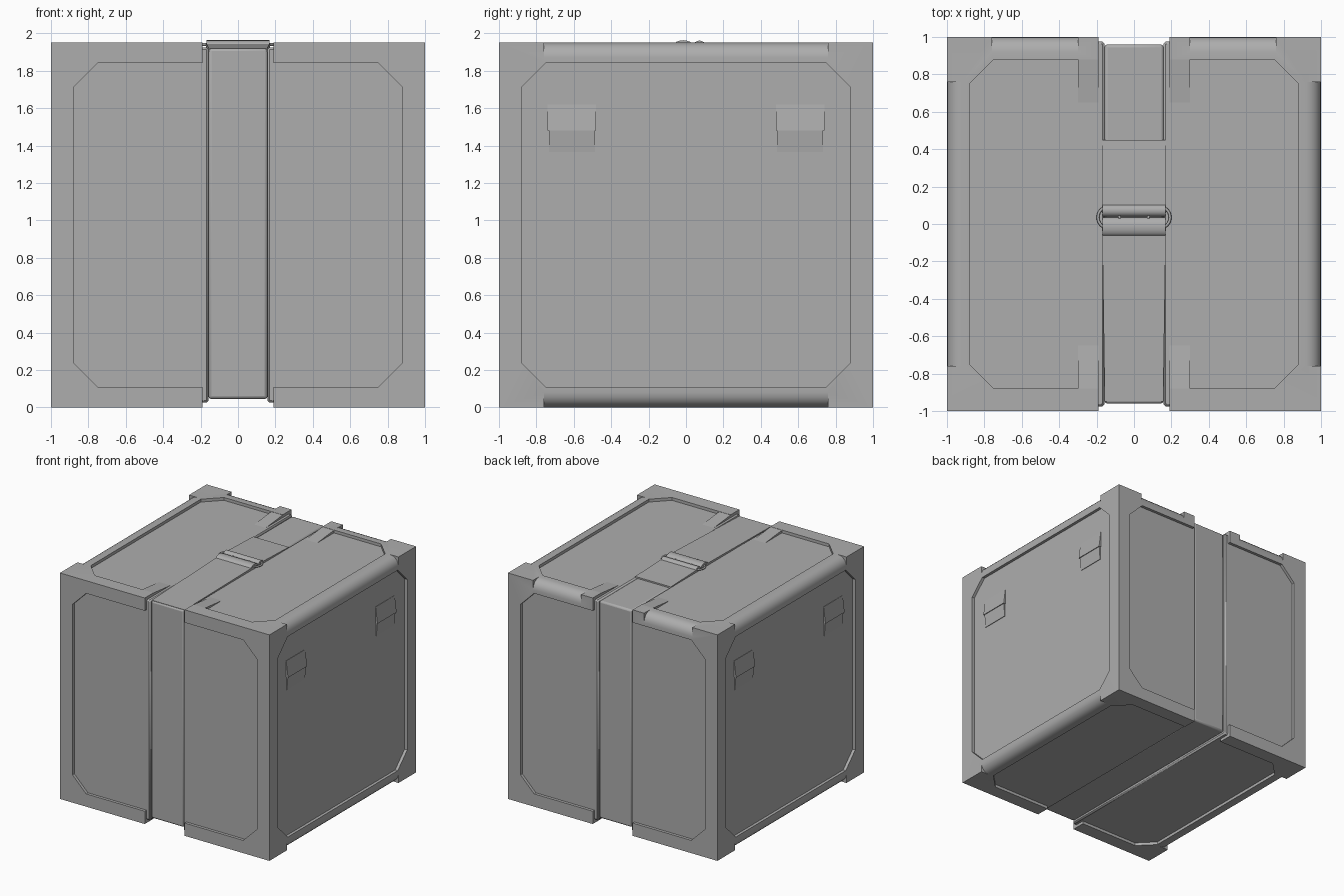
import bpy, bmesh, math
from mathutils import Vector

cube = bpy.data.objects.get("Cube")
if cube:
    bpy.data.objects.remove(cube, do_unlink=True)

grey = bpy.data.materials.new("plain_grey")
grey.use_nodes = True
grey.diffuse_color = (0.42, 0.42, 0.42, 1)
for node in grey.node_tree.nodes:
    if node.type == 'BSDF_PRINCIPLED':
        node.inputs["Base Color"].default_value = grey.diffuse_color

H, MID = 1.95, 0.975      # crate height and its middle
DEPTH = 0.025             # how far the panels sit below the frame


def prism(bm, pts, axis, lo, hi):
    """Extrude a 2D outline along an axis; pts hold the other two axes in order."""
    def place(p, d):
        c = list(p)
        c.insert("xyz".index(axis), d)
        return Vector(c)
    a = [bm.verts.new(place(p, lo)) for p in pts]
    b = [bm.verts.new(place(p, hi)) for p in pts]
    bm.faces.new(a)
    bm.faces.new(b[::-1])
    for i in range(len(pts)):
        j = (i + 1) % len(pts)
        bm.faces.new((a[i], b[i], b[j], a[j]))


def rect(u0, u1, v0, v1):
    return [(u0, v0), (u1, v0), (u1, v1), (u0, v1)]


def finish(name, bm, smooth=True):
    bmesh.ops.recalc_face_normals(bm, faces=bm.faces)
    mesh = bpy.data.meshes.new(name)
    bm.to_mesh(mesh)
    bm.free()
    ob = bpy.data.objects.new(name, mesh)
    bpy.context.collection.objects.link(ob)
    mesh.materials.append(grey)
    if smooth:
        shade(ob)
    return ob


def select(ob):
    bpy.ops.object.select_all(action='DESELECT')
    ob.select_set(True)
    bpy.context.view_layer.objects.active = ob


def shade(ob):
    select(ob)
    bpy.ops.object.shade_smooth_by_angle(angle=math.radians(35))


def bevel(ob, width, segments=1):
    mod = ob.modifiers.new("bevel", 'BEVEL')
    mod.width, mod.segments = width, segments


def mirror(ob):
    ob.modifiers.new("mirror", 'MIRROR')


def octagon(half_u, mid_v, half_v, cut=0.13):
    pts = []
    for su, sv in ((1, 1), (-1, 1), (-1, -1), (1, -1)):
        pair = [(su * half_u, mid_v + sv * (half_v - cut)),
                (su * (half_u - cut), mid_v + sv * half_v)]
        pts += pair if su * sv > 0 else pair[::-1]
    return pts


def half_panel(mid_v, half_v, cut=0.13):
    """Panel that runs open into the strap groove."""
    return [(0.1, mid_v - half_v), (0.88 - cut, mid_v - half_v),
            (0.88, mid_v - half_v + cut), (0.88, mid_v + half_v - cut),
            (0.88 - cut, mid_v + half_v), (0.1, mid_v + half_v)]


def round_off(u, v, su, sv, r=0.08):
    """Waste outside a rounded corner at (u, v) pointing towards (su, sv)."""
    arc = [(u - su * r * (1 - math.sin(a)), v - sv * r * (1 - math.cos(a)))
           for a in [math.pi / 2 * i / 5 for i in range(6)]]
    return [(u - su * r, v + sv * 0.05)] + arc + [(u + su * 0.05, v - sv * r),
                                                  (u + su * 0.05, v + sv * 0.05)]


# Crate half with sunken panels and rounded rails, mirrored over the groove
bm = bmesh.new()
prism(bm, rect(-1, 1, 0, H), "x", 0.19, 1)
crate = finish("crate_half", bm, False)

bm = bmesh.new()
prism(bm, octagon(0.88, MID, 0.865), "x", 1 - DEPTH, 1.2)
for s in (-1, 1):
    prism(bm, half_panel(MID, 0.865), "y", s * (1 - DEPTH), s * 1.2)
prism(bm, half_panel(0, 0.88), "z", H - DEPTH, H + 0.2)
prism(bm, half_panel(0, 0.88), "z", -0.2, DEPTH)
prism(bm, round_off(1, H, 1, 1), "y", -0.76, 0.76)
prism(bm, round_off(1, 0, 1, -1), "y", -0.76, 0.76)
prism(bm, round_off(1, H, 1, 1), "x", 0.3, 0.76)
cutter = finish("crate_cutter", bm, False)
cutter.hide_render = True

select(crate)
cut = crate.modifiers.new("cut", 'BOOLEAN')
cut.operation, cut.solver, cut.object = 'DIFFERENCE', 'EXACT', cutter
bpy.ops.object.modifier_apply(modifier=cut.name)
bpy.data.objects.remove(cutter, do_unlink=True)
shade(crate)
mirror(crate)

# Lip beside the groove, level with the panels
bm = bmesh.new()
prism(bm, rect(-1 + DEPTH, 1 - DEPTH, DEPTH, H - DEPTH), "x", 0.157, 0.21)
lip = finish("groove_lip", bm)
bevel(lip, 0.012)
mirror(lip)

# Sloping tabs that run from the top rail onto the panel
bm = bmesh.new()
for s in (-1, 1):
    prism(bm, [(s * 0.9, H), (s * 0.65, H - DEPTH), (s * 0.65, H - 0.05),
               (s * 0.9, H - 0.05)], "x", 0.19, 0.3)
mirror(finish("top_tabs", bm))

# Flap catches on the two side panels
bm = bmesh.new()
for y in (-0.61, 0.61):
    prism(bm, [(0.96, 1.62), (0.978, 1.62), (0.996, 1.48), (0.96, 1.48)],
          "y", y - 0.13, y + 0.13)
    prism(bm, [(0.96, 1.49), (0.99, 1.49), (0.98, 1.365), (0.96, 1.365)],
          "y", y - 0.123, y + 0.123)
mirror(finish("side_catches", bm))

# Strap wrapped round the crate
bm = bmesh.new()
prism(bm, rect(-0.96, 0.96, 0.045, 1.92), "x", -0.158, 0.158)
strap = finish("strap", bm)
bevel(strap, 0.015, 2)

# Strap end rising to the buckle, widening as it goes
bm = bmesh.new()
prism(bm, [(-0.95, 1.9), (-0.95, 1.921), (-0.02, 1.945), (-0.02, 1.9)],
      "x", -0.17, 0.17)
for v in bm.verts:
    if v.co.y < -0.5:
        v.co.x *= 0.92
finish("strap_front_end", bm)

# Loose strap tail behind the buckle
bm = bmesh.new()
prism(bm, [(0.06, 1.9), (0.06, 1.945), (0.45, 1.932), (0.45, 1.9)],
      "x", -0.17, 0.17)
finish("strap_tail", bm)

# Strap folds over the buckle
bm = bmesh.new()
for y, z, r in ((-0.015, 1.935, 0.05), (0.072, 1.933, 0.032)):
    ring = [2 * math.pi * i / 16 for i in range(16)]
    prism(bm, [(y + r * math.cos(a), z + 0.028 * math.sin(a)) for a in ring],
          "x", -0.168, 0.168)
finish("strap_folds", bm)

# Buckle ring showing at both sides of the folds
for side, x in (("left", 0.135), ("right", -0.135)):
    bpy.ops.mesh.primitive_torus_add(major_radius=0.058, minor_radius=0.008,
                                     major_segments=24, minor_segments=8,
                                     location=(x, 0.035, 1.94))
    ring_ob = bpy.context.object
    ring_ob.name = side + "_buckle_ring"
    ring_ob.data.materials.append(grey)
    bpy.ops.object.shade_smooth()
